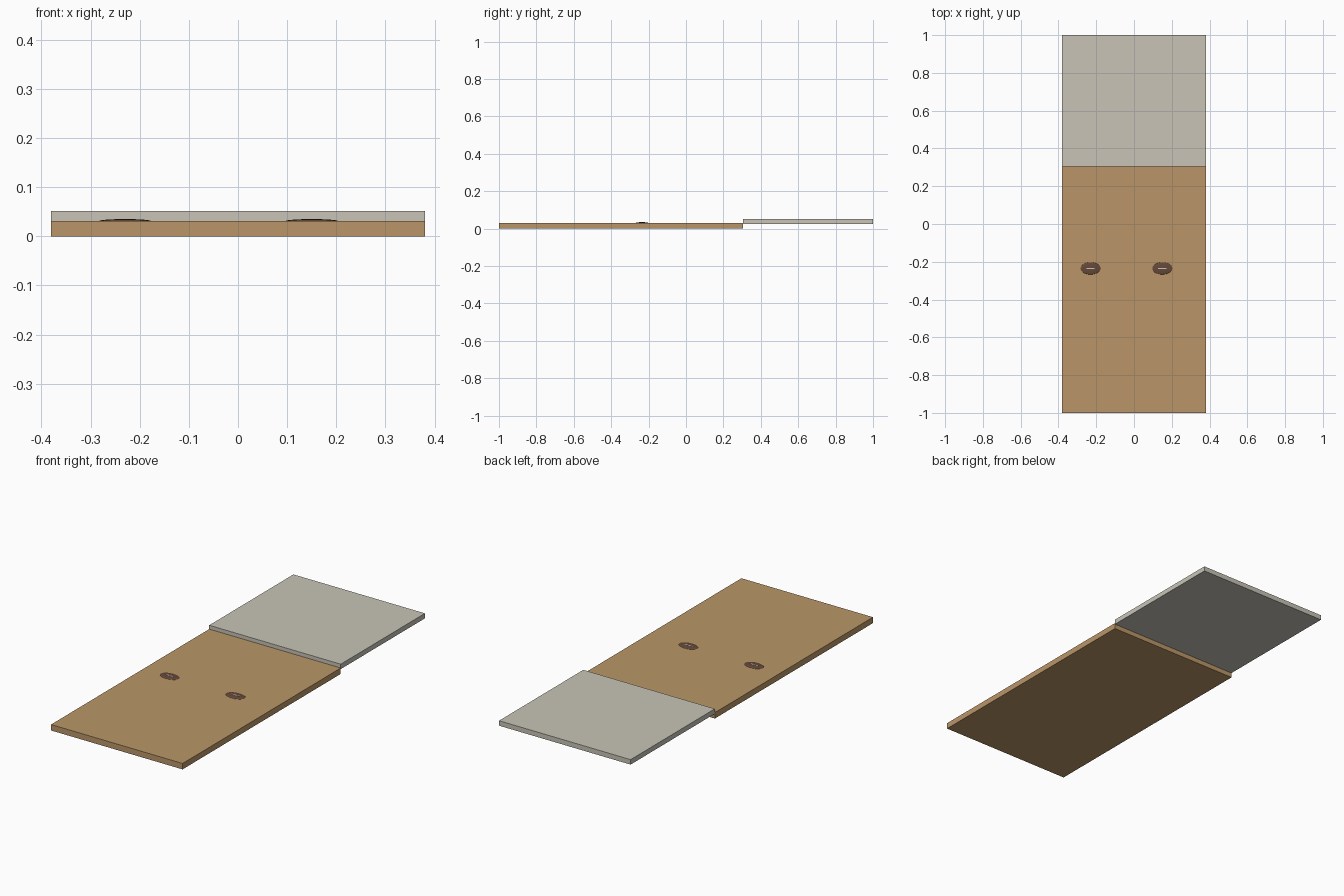
import bpy
import bmesh
from mathutils import Matrix

cube = bpy.data.objects.get("Cube")
if cube:
    bpy.data.objects.remove(cube, do_unlink=True)


def material(name, rgb):
    mat = bpy.data.materials.new(name)
    mat.use_nodes = True
    mat.diffuse_color = (*rgb, 1)
    mat.node_tree.nodes["Principled BSDF"].inputs["Base Color"].default_value = (*rgb, 1)
    return mat


def add_object(name, bm, mat):
    mesh = bpy.data.meshes.new(name)
    bm.to_mesh(mesh)
    bm.free()
    mesh.materials.append(mat)
    obj = bpy.data.objects.new(name, mesh)
    bpy.context.collection.objects.link(obj)
    return obj


def box(name, low, high, mat):
    size = [b - a for a, b in zip(low, high)]
    centre = [(a + b) / 2 for a, b in zip(low, high)]
    bm = bmesh.new()
    bmesh.ops.create_cube(bm, size=1, matrix=Matrix.Translation(centre) @ Matrix.Diagonal((*size, 1)))
    return add_object(name, bm, mat)


def button(name, x, y, z, mat):
    # Very flat oval dome
    bm = bmesh.new()
    bmesh.ops.create_uvsphere(bm, u_segments=24, v_segments=12, radius=1,
                              matrix=Matrix.Translation((x, y, z)) @ Matrix.Diagonal((0.053, 0.032, 0.004, 1)))
    return add_object(name, bm, mat)


tan = material("tan", (0.49, 0.305, 0.138))
cream = material("cream", (0.58, 0.55, 0.475))
brown = material("dark brown", (0.13, 0.065, 0.04))

# Two overlapping-height slabs
box("blanket", (-0.38, -1, 0), (0.38, 0.305, 0.031), tan)
box("folded_top", (-0.38, 0.305, 0.025), (0.38, 1, 0.051), cream)

# Oval buttons with a thin pale stitch
for side, x in (("right", -0.23), ("left", 0.15)):
    button(side + "_button", x, -0.235, 0.031, brown)
    box(side + "_stitch", (x - 0.022, -0.2375, 0.031), (x + 0.022, -0.2325, 0.0353), cream)
